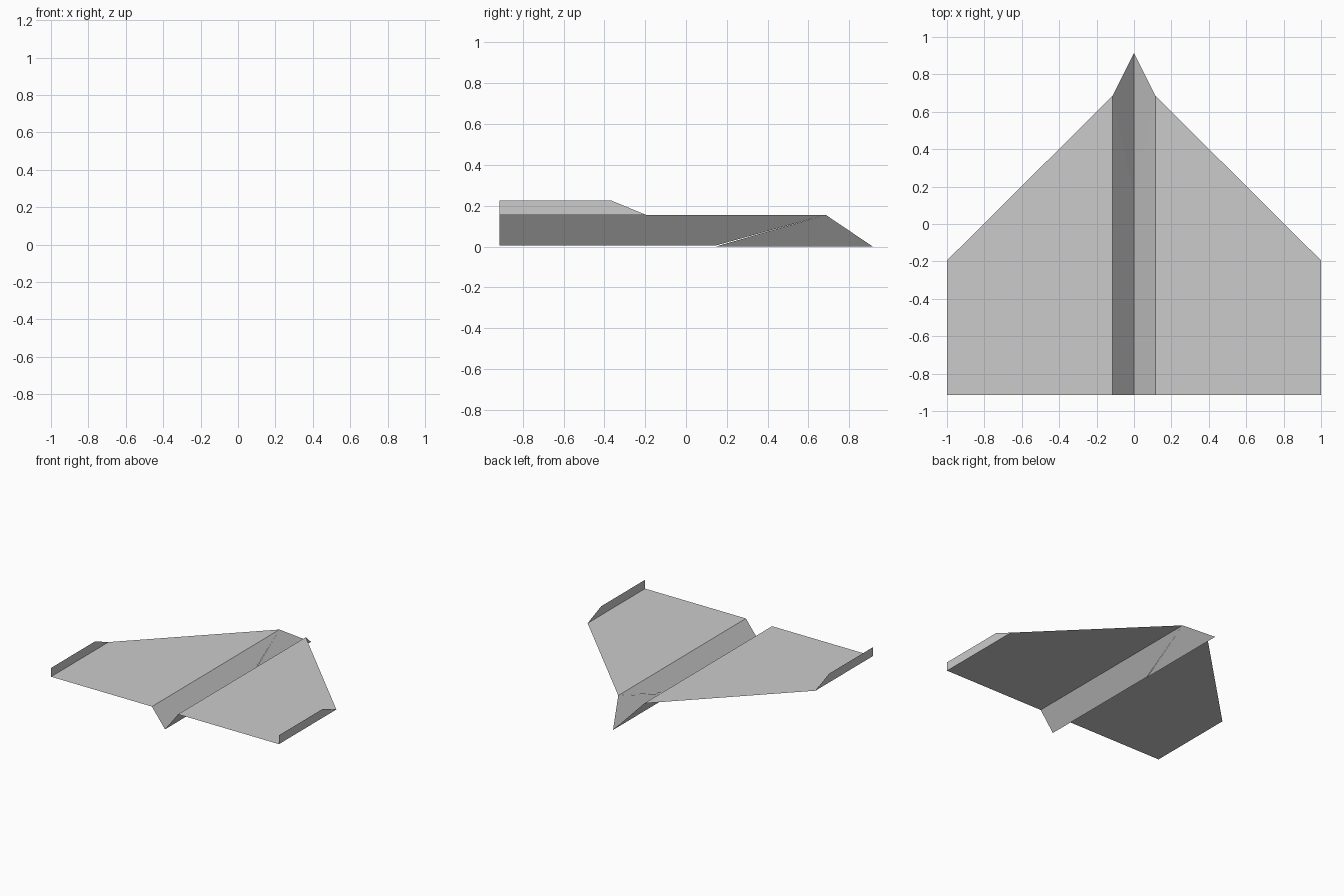
import bpy

cube = bpy.data.objects.get("Cube")
if cube:
    bpy.data.objects.remove(cube, do_unlink=True)

paper = bpy.data.materials.new("grey paper")
paper.use_nodes = True
COLOR = (0.6, 0.6, 0.6, 1)
paper.diffuse_color = COLOR
paper.node_tree.nodes["Principled BSDF"].inputs["Base Color"].default_value = COLOR

# Key fold lines
TAIL, SHOULDER, NOSE = -0.915, 0.685, 0.915
FOLD_X, WING_Z, TIP_Z, TIP_Y = 0.115, 0.155, 0.225, -0.195
FLAP_Y = 0.145


def sheet(name, *panels):
    """Flat paper panels, each listed by its corners."""
    verts = [p for panel in panels for p in panel]
    faces, start = [], 0
    for panel in panels:
        faces.append(range(start, start + len(panel)))
        start += len(panel)
    mesh = bpy.data.meshes.new(name)
    mesh.from_pydata(verts, [], [tuple(f) for f in faces])
    mesh.materials.append(paper)
    obj = bpy.data.objects.new(name, mesh)
    bpy.context.collection.objects.link(obj)


for side, s in (("left", 1), ("right", -1)):
    def order(points):
        return [(s * x, y, z) for x, y, z in points][::s]

    shoulder = (FOLD_X, SHOULDER, WING_Z)
    # Slanted keel wall, cut along the nose fold
    sheet(side + "_keel", order([
        (0, TAIL, 0.005), (0, FLAP_Y, 0.005), shoulder, (FOLD_X, TAIL, WING_Z)][::-1]))
    # Folded nose panel
    sheet(side + "_nose", order([(0, FLAP_Y, 0), (0, NOSE, 0), shoulder][::-1]))
    # Flat wing
    sheet(side + "_wing", order([
        (FOLD_X, TAIL, WING_Z), (1, TAIL, WING_Z), (1, TIP_Y, WING_Z), shoulder]))
    # Upright wing tip
    sheet(side + "_wing_tip", order([
        (1, TAIL, WING_Z), (1, TIP_Y, WING_Z), (1, -0.365, TIP_Z), (1, TAIL, TIP_Z)]))
